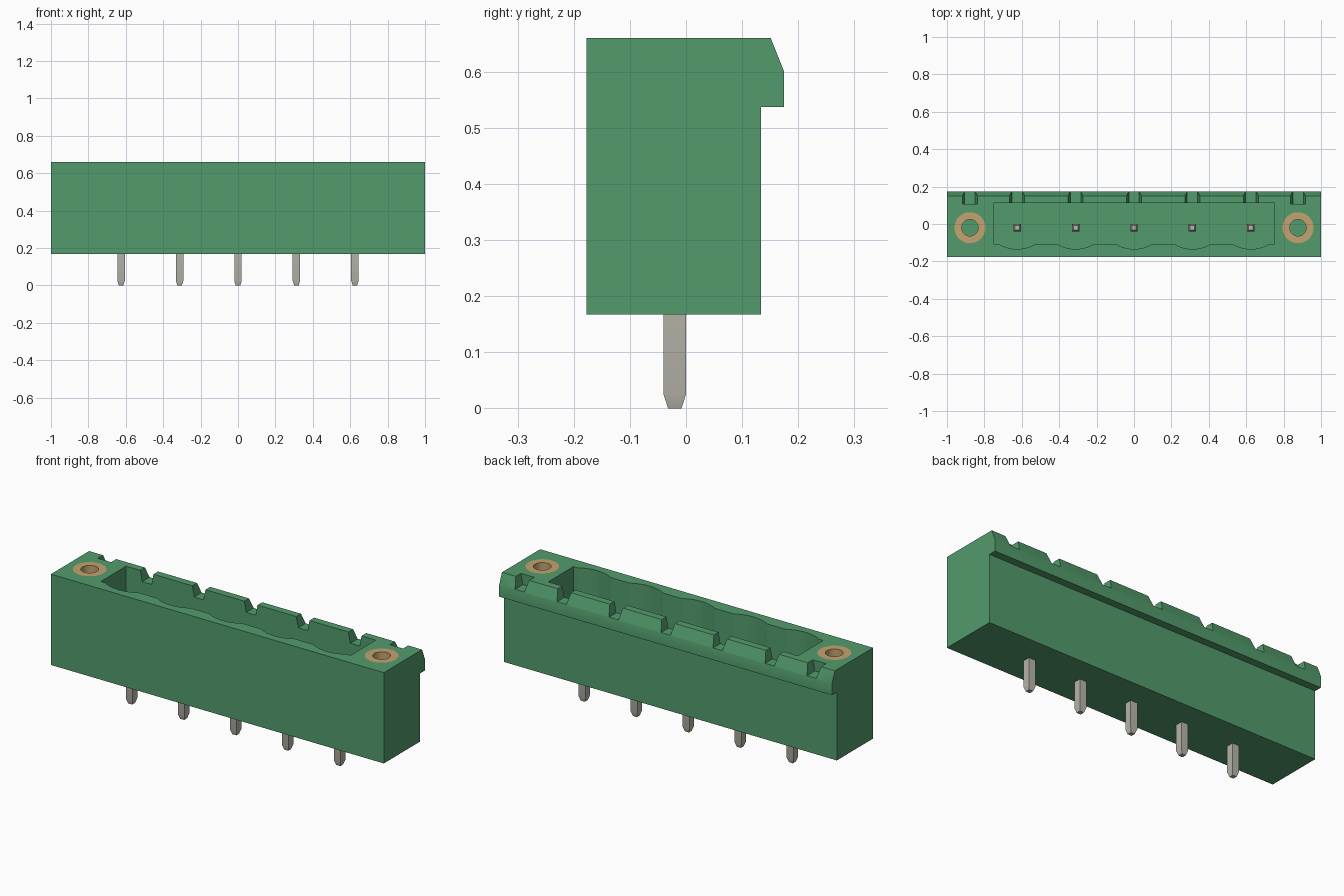
import bpy, bmesh, math
from mathutils import Vector

cube = bpy.data.objects.get("Cube")
if cube:
    bpy.data.objects.remove(cube, do_unlink=True)


def material(name, rgb):
    m = bpy.data.materials.new(name)
    m.use_nodes = True
    m.diffuse_color = (*rgb, 1)
    m.node_tree.nodes["Principled BSDF"].inputs["Base Color"].default_value = (*rgb, 1)
    return m


green = material("green plastic", (0.085, 0.33, 0.15))
brass = material("brass", (0.55, 0.37, 0.16))
tin = material("tin", (0.48, 0.47, 0.41))


def finish(bm, name, mat):
    bmesh.ops.recalc_face_normals(bm, faces=bm.faces)
    mesh = bpy.data.meshes.new(name)
    bm.to_mesh(mesh)
    bm.free()
    mesh.materials.append(mat)
    ob = bpy.data.objects.new(name, mesh)
    bpy.context.collection.objects.link(ob)
    return ob


def prism(name, outline, place, depth, mat):
    """Extrude a flat outline; place maps its 2D points into space."""
    bm = bmesh.new()
    face = bm.faces.new([bm.verts.new(place(a, b)) for a, b in outline])
    grown = bmesh.ops.extrude_face_region(bm, geom=[face])["geom"]
    bmesh.ops.translate(bm, vec=Vector(depth),
                        verts=[v for v in grown if isinstance(v, bmesh.types.BMVert)])
    return finish(bm, name, mat)


def lathe(name, profile, centre, sides, mat, closed=False, turn=0):
    """Rings of (radius, height) around a vertical axis, capped or closed on itself."""
    bm = bmesh.new()
    rings = []
    for r, z in profile:
        angles = [turn + math.tau * i / sides for i in range(sides)]
        rings.append([bm.verts.new((centre[0] + r * math.cos(a),
                                    centre[1] + r * math.sin(a), z)) for a in angles])
    pairs = list(zip(rings, rings[1:]))
    if closed:
        pairs.append((rings[-1], rings[0]))
    else:
        bm.faces.new(rings[0])
        bm.faces.new(rings[-1])
    for low, high in pairs:
        for i in range(sides):
            j = (i + 1) % sides
            bm.faces.new((low[i], low[j], high[j], high[i]))
    return finish(bm, name, mat)


TOP, BASE, FLOOR, AXIS_Y = 0.66, 0.167, 0.27, -0.02
PITCH, INSERT_X, INSERT_R, INSERT_Z = 0.3125, 0.877, 0.083, 0.4
pins = [PITCH * i for i in range(-2, 3)]

# Housing: side profile with the overhanging back lip
side = [(-0.177, BASE), (0.134, BASE), (0.134, 0.537), (0.175, 0.537),
        (0.175, 0.60), (0.151, TOP), (-0.177, TOP)]
housing = prism("housing", side, lambda y, z: (-1, y, z), (2, 0, 0), green)

# Cavity cutter: front wall scalloped around each pin
half, sag, front = 0.1, 0.028, -0.106
radius = (half ** 2 + sag ** 2) / (2 * sag)
sweep = math.asin(half / radius)
outline = [(0.75, front), (0.75, 0.111), (-0.75, 0.111), (-0.75, front)]
for x in pins:
    for i in range(11):
        a = sweep * (i / 5 - 1)
        outline.append((x + radius * math.sin(a),
                        front - sag + radius * (1 - math.cos(a))))
cutters = [prism("cavity_cutter", outline, lambda x, y: (x, y, FLOOR), (0, 0, 0.6), green)]

# Tapered notches through the back lip
for x in pins + [-INSERT_X, INSERT_X]:
    notch = [(-0.028, 0.602), (0.028, 0.602), (0.052, 0.722), (-0.052, 0.722)]
    cutters.append(prism("notch_cutter", notch,
                         lambda a, z: (x + a, 0.107, z), (0, 0.2, 0), green))

# Sockets for the threaded inserts
for x in (-INSERT_X, INSERT_X):
    cutters.append(lathe("socket_cutter", [(INSERT_R, INSERT_Z), (INSERT_R, 0.8)],
                         (x, AXIS_Y), 40, green))

for cutter in cutters:
    mod = housing.modifiers.new("cut", 'BOOLEAN')
    mod.operation, mod.solver, mod.object = 'DIFFERENCE', 'EXACT', cutter
evaluated = housing.evaluated_get(bpy.context.evaluated_depsgraph_get())
cut_mesh = bpy.data.meshes.new_from_object(evaluated)
housing.modifiers.clear()
housing.data = cut_mesh
cut_mesh.materials.clear()
cut_mesh.materials.append(green)
for poly in cut_mesh.polygons:
    poly.material_index = 0
for cutter in cutters:
    bpy.data.objects.remove(cutter, do_unlink=True)
parts = [housing]

# Threaded inserts: brass tubes flush with the top
for label, x in (("right", -INSERT_X), ("left", INSERT_X)):
    tube = [(INSERT_R, INSERT_Z), (INSERT_R, TOP), (0.044, TOP), (0.044, INSERT_Z)]
    parts.append(lathe(label + "_insert", tube, (x, AXIS_Y), 40, brass, closed=True))

# Contact pins: square bars tapered at both ends
wide, tip = 0.02 * math.sqrt(2), 0.012 * math.sqrt(2)
for n, x in enumerate(pins, 1):
    bar = [(tip, 0), (wide, 0.025), (wide, 0.485), (tip, 0.51)]
    parts.append(lathe(f"pin_{n}", bar, (x, AXIS_Y), 4, tin, turn=math.pi / 4))

bpy.ops.object.select_all(action='DESELECT')
for ob in parts:
    ob.select_set(True)
bpy.context.view_layer.objects.active = housing
bpy.ops.object.shade_smooth_by_angle(angle=math.radians(25))
